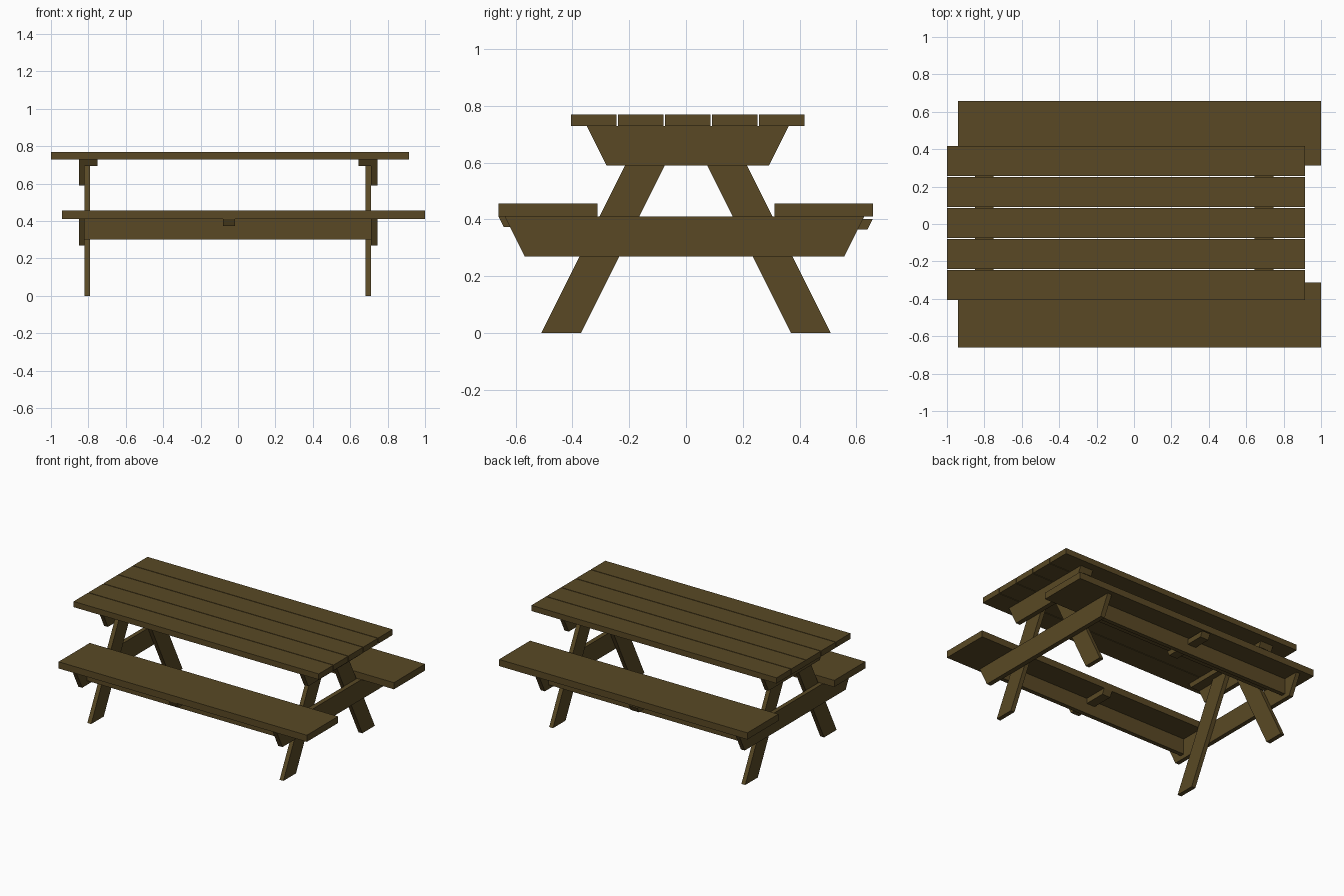
import bpy

if "Cube" in bpy.data.objects:
    bpy.data.objects.remove(bpy.data.objects["Cube"])

# one brown timber colour
wood = bpy.data.materials.new("brown_wood")
wood.diffuse_color = (0.10, 0.066, 0.018, 1)
wood.use_nodes = True
wood.node_tree.nodes["Principled BSDF"].inputs["Base Color"].default_value = wood.diffuse_color


def prism(name, profile, x0, x1):
    """Extrude a (y, z) outline, listed anticlockwise seen from +x, from x0 to x1."""
    n = len(profile)
    verts = [(x, y, z) for x in (x0, x1) for y, z in profile]
    faces = [tuple(reversed(range(n))), tuple(range(n, 2 * n))]
    faces += [(i, (i + 1) % n, n + (i + 1) % n, n + i) for i in range(n)]
    mesh = bpy.data.meshes.new(name)
    mesh.from_pydata(verts, [], faces)
    mesh.materials.append(wood)
    obj = bpy.data.objects.new(name, mesh)
    bpy.context.collection.objects.link(obj)
    return obj


def board(name, x0, x1, y0, y1, z0, z1, taper=0.0):
    """Board whose ends slope inwards towards the bottom by taper per unit height."""
    t = taper * (z1 - z0)
    return prism(name, [(y0 + t, z0), (y1 - t, z0), (y1, z1), (y0, z1)], x0, x1)


# table top planks
for i in range(5):
    y = -0.406 + i * 0.1658
    board(f"top_plank_{i + 1}", -1.0, 0.915, y, y + 0.161, 0.73, 0.77)

# end frames: (name, outer x, joint x, leg inner x, batten inner x)
for side, xo, xj, xl, xb in (("left", -0.85, -0.82, -0.79, -0.75),
                             ("right", 0.745, 0.712, 0.682, 0.645)):
    a, b = sorted((xo, xj))
    board(f"{side}_top_bearer", a, b, -0.35, 0.362, 0.59, 0.73, 0.5)
    board(f"{side}_seat_bearer", a, b, -0.638, 0.628, 0.27, 0.41, 0.5)
    a, b = sorted((xj, xb))
    board(f"{side}_top_batten", a, b, -0.35, 0.362, 0.695, 0.73, 0.5)
    a, b = sorted((xj, xl))
    h = 0.695
    s = 0.5 * h
    prism(f"{side}_front_leg",
          [(-0.51, 0), (-0.37, 0), (-0.37 + s, h), (-0.51 + s, h)], a, b)
    prism(f"{side}_back_leg",
          [(0.37, 0), (0.51, 0), (0.51 - s, h), (0.37 - s, h)], a, b)

# benches with long rails and centre cleats underneath
for side, y0, y1, r0, ztop in (("front", -0.66, -0.312, -0.515, 0.41),
                               ("back", 0.312, 0.658, 0.485, 0.402)):
    board(f"{side}_bench", -0.94, 1.0, y0, y1, 0.41, 0.457)
    board(f"{side}_bench_rail", -0.82, 0.712, r0, r0 + 0.03, 0.30, 0.41)
    board(f"{side}_bench_cleat", -0.08, -0.015, y0, y1, ztop - 0.037, ztop, 0.5)
